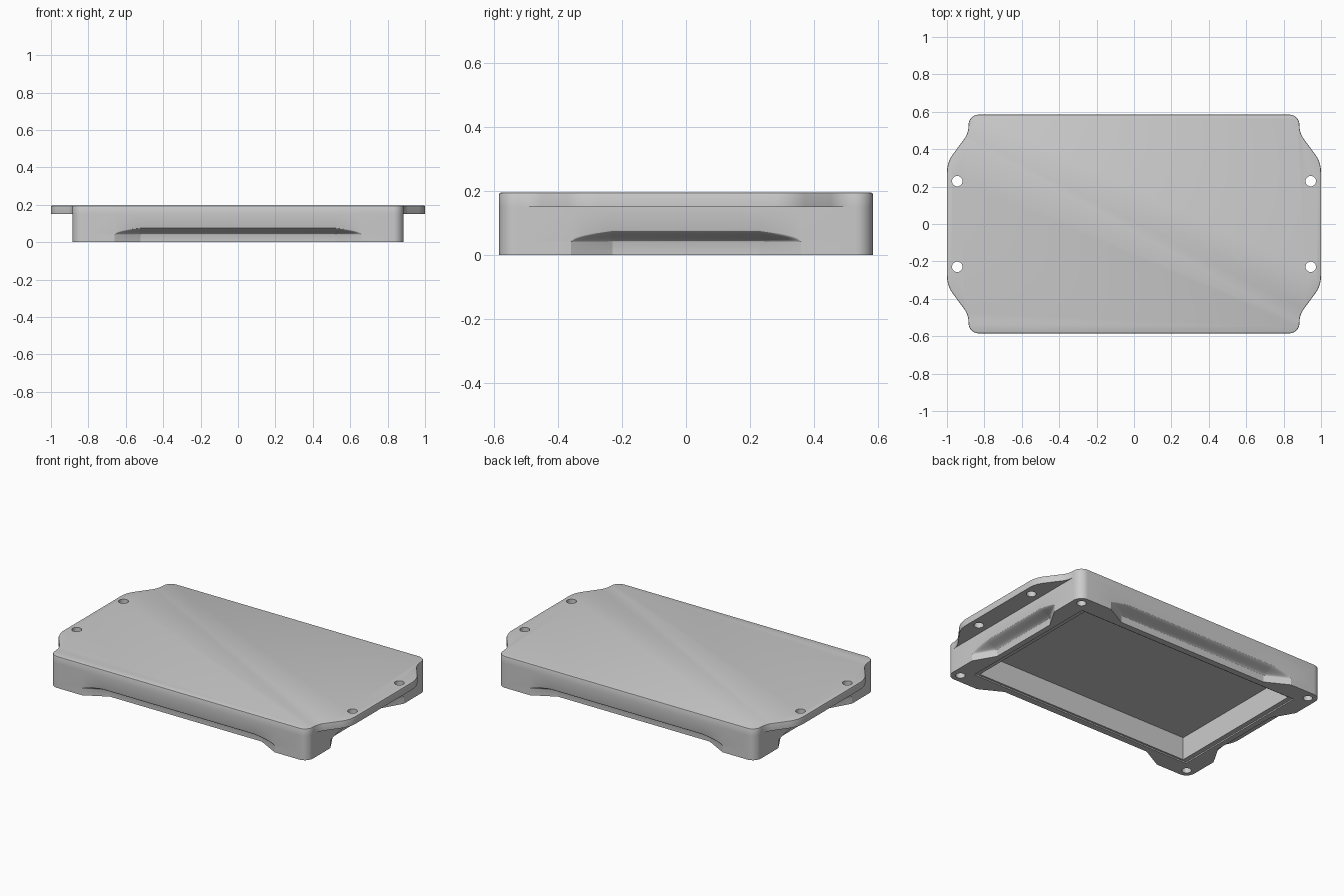
import bpy, bmesh, math
from mathutils import Vector

cube = bpy.data.objects.get("Cube")
if cube:
    bpy.data.objects.remove(cube, do_unlink=True)

HX, HY, CORNER = 0.885, 0.585, 0.056      # body half sizes and corner radius
PLATE_Z, TOP = 0.15, 0.195
SCOOP_Z, SCOOP_H, SCOOP_D = 0.04, 0.036, 0.075
LONG, SHORT = (0.66, 0.52), (0.36, 0.23)  # scoop reach at the face and at full depth

grey = bpy.data.materials.new("cast_grey")
grey.use_nodes = True
grey.diffuse_color = (0.6, 0.6, 0.6, 1)
grey.node_tree.nodes["Principled BSDF"].inputs["Base Color"].default_value = grey.diffuse_color


def rounded(corners, steps=8):
    """Round the inner corners (x, y, radius) of an open path."""
    out = []
    for i, (x, y, r) in enumerate(corners):
        p = Vector((x, y))
        if not r:
            out.append(p)
            continue
        a = (Vector(corners[i - 1][:2]) - p).normalized()
        b = (Vector(corners[i + 1][:2]) - p).normalized()
        half = a.angle(b) / 2
        centre = p + (a + b).normalized() * (r / math.sin(half))
        reach = r / math.tan(half)
        start = (p + a * reach - centre).normalized()
        end = (p + b * reach - centre).normalized()
        out += [centre + start.slerp(end, k / steps) * r for k in range(steps + 1)]
    return out


def mirrored(quarter):
    """Close a quarter outline (x > 0, y > 0) round both axes."""
    full = []
    for sx, sy in ((1, 1), (-1, 1), (-1, -1), (1, -1)):
        part = [Vector((p.x * sx, p.y * sy)) for p in quarter]
        full += part if sx * sy > 0 else part[::-1]
    return full


def loft(name, outline, rings):
    """Stack copies of the outline; each ring maps a point to (inset, z)."""
    bm = bmesh.new()
    n = len(outline)
    normals = []
    for i in range(n):
        t = (outline[(i + 1) % n] - outline[i - 1]).normalized()
        normals.append(Vector((-t.y, t.x)))
    loops = []
    for ring in rings:
        loop = []
        for p, nor in zip(outline, normals):
            inset, z = ring(p)
            q = p + nor * inset
            loop.append(bm.verts.new((q.x, q.y, z)))
        loops.append(loop)
    for low, high in zip(loops, loops[1:]):
        for i in range(n):
            j = (i + 1) % n
            bm.faces.new((low[i], low[j], high[j], high[i]))
    bm.faces.new(loops[0][::-1])
    bm.faces.new(loops[-1])
    return finish(name, bm)


def finish(name, bm):
    bmesh.ops.recalc_face_normals(bm, faces=bm.faces)
    mesh = bpy.data.meshes.new(name)
    bm.to_mesh(mesh)
    bm.free()
    mesh.materials.append(grey)
    obj = bpy.data.objects.new(name, mesh)
    bpy.context.collection.objects.link(obj)
    return obj


def box_cutter(hx, hy, z0, z1):
    bm = bmesh.new()
    bmesh.ops.create_cube(bm, size=1)
    for v in bm.verts:
        v.co = (math.copysign(hx, v.co.x), math.copysign(hy, v.co.y),
                z1 if v.co.z > 0 else z0)
    return finish("box_cutter", bm)


def hole_cutter(x, y, r, z0, z1):
    """Four round holes, one in each quadrant."""
    bm = bmesh.new()
    for sx in (-1, 1):
        for sy in (-1, 1):
            made = bmesh.ops.create_cone(bm, cap_ends=True, segments=32, radius1=r,
                                         radius2=r, depth=z1 - z0)
            bmesh.ops.translate(bm, verts=made["verts"], vec=(sx * x, sy * y, (z0 + z1) / 2))
    return finish("hole_cutter", bm)


def cut(obj, cutters):
    bpy.ops.object.select_all(action="DESELECT")
    bpy.context.view_layer.objects.active = obj
    obj.select_set(True)
    for cutter in cutters:
        cutter.hide_render = True
        mod = obj.modifiers.new("cut", "BOOLEAN")
        mod.solver = "EXACT"
        mod.object = cutter
        bpy.ops.object.modifier_apply(modifier=mod.name)
        bpy.data.objects.remove(cutter, do_unlink=True)
    bpy.ops.object.shade_smooth_by_angle(angle=math.radians(25))


# Scooped lower walls: depth ramps in from each end of a side
def scoop(p):
    on_long = abs(p.y) > HY - 1e-4
    on_short = abs(p.x) > HX - 1e-4
    if not (on_long or on_short):
        return 0.0
    (outer, inner), t = (LONG, abs(p.x)) if on_long else (SHORT, abs(p.y))
    return SCOOP_D * min(1, max(0, (outer - t) / (outer - inner)))


def blend_ring(t):
    """S-shaped blend from the scooped wall (t = 0) to the outer face (t = 1)."""
    def ring(p):
        d = scoop(p)
        height = 0.002 + SCOOP_H * math.sqrt(d / SCOOP_D)
        return d * (1 + math.cos(math.pi * t)) / 2, SCOOP_Z + height * t
    return ring


# Body walls
STEPS = 12
def span(limits):
    return [limits[1] + (limits[0] - limits[1]) * k / STEPS for k in range(STEPS + 1)]

quarter = [(HX, y, 0) for y in span(SHORT)]
quarter.append((HX, HY, CORNER))
quarter += [(x, HY, 0) for x in reversed(span(LONG))]
rings = [lambda p: (scoop(p), 0)]
rings += [blend_ring(k / STEPS) for k in range(STEPS + 1)]
rings.append(lambda p: (0, PLATE_Z))
body = loft("body_walls", mirrored(rounded(quarter)), rings)

# Open underside, seal ledge and corner screw holes
cut(body, [box_cutter(0.745, 0.458, -0.1, 0.3),
           box_cutter(0.775, 0.47, -0.1, 0.008),
           hole_cutter(0.829, 0.529, 0.027, -0.05, 0.11)])

# Top plate with mounting ears
ear = [(1, 0.1, 0), (1, 0.33, 0.16), (HX, 0.485, 0.12), (HX, HY, CORNER), (0.5, HY, 0)]
plate = loft("top_plate", mirrored(rounded(ear)),
             [lambda p: (0, PLATE_Z), lambda p: (0, TOP - 0.005),
              lambda p: (0.0015, TOP - 0.0015), lambda p: (0.005, TOP)])
cut(plate, [hole_cutter(0.945, 0.229, 0.028, 0.1, 0.25)])
